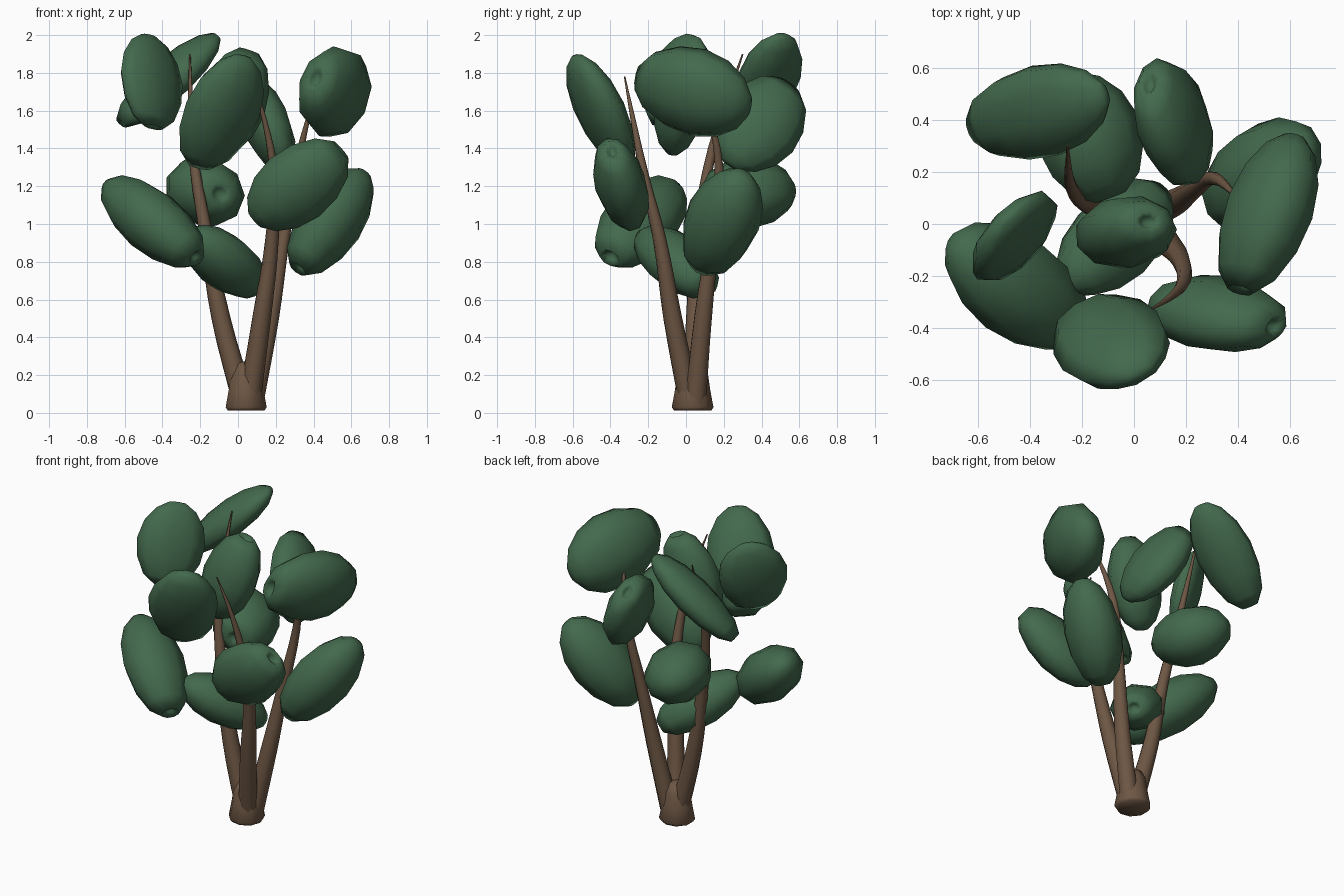
import bpy, bmesh, math
from mathutils import Matrix, Vector

if "Cube" in bpy.data.objects:
    bpy.data.objects.remove(bpy.data.objects["Cube"])

def material(name, rgb):
    m = bpy.data.materials.new(name)
    m.diffuse_color = (*rgb, 1)
    m.use_nodes = True
    m.node_tree.nodes["Principled BSDF"].inputs["Base Color"].default_value = m.diffuse_color
    return m

GREEN = material("leaf green", (0.056, 0.142, 0.074))
BROWN = material("bark brown", (0.155, 0.095, 0.058))

def lathe(name, profile, sides, matrix, mat):
    """Surface of revolution about z; radius 0 makes a pole."""
    bm = bmesh.new()
    rings = []
    for r, z in profile:
        n = 1 if r == 0 else sides
        rings.append([bm.verts.new(matrix @ Vector((r * math.cos(math.tau * i / sides),
                                                    r * math.sin(math.tau * i / sides), z)))
                      for i in range(n)])
    for a, b in zip(rings, rings[1:]):
        for i in range(sides):
            j = (i + 1) % sides
            quad = [a[i % len(a)], a[j % len(a)], b[j % len(b)], b[i % len(b)]]
            bm.faces.new(list(dict.fromkeys(quad)))
    bmesh.ops.recalc_face_normals(bm, faces=bm.faces)
    for f in bm.faces:
        f.smooth = True
    me = bpy.data.meshes.new(name)
    bm.to_mesh(me)
    bm.free()
    me.materials.append(mat)
    ob = bpy.data.objects.new(name, me)
    bpy.context.collection.objects.link(ob)
    return ob

def main_axis(c, start):
    """Longest axis of the ellipsoid matrix c, on the side of start."""
    v = Vector(start)
    for _ in range(300):
        v = (c @ v).normalized()
    return v, v.dot(c @ v)

def outer(u):
    return Matrix([[a * b for b in u] for a in u])

# Leaf clumps: centre, half extents, tilts (xy, xz, yz), direction of the dimpled end
CLUMPS = [
    ((-.46, -.05, 1.75), (.16, .17, .25), (.6, -.2, .35), (0, -.3, -1)),
    ((-.37, .43, 1.76), (.27, .18, .245), (.2, .82, .4), (-1, 0, -1)),
    ((-.09, -.45, 1.59), (.22, .18, .30), (0, .4, -.65), (0, 0, -1)),
    ((-.03, -.03, 1.65), (.19, .135, .28), (.1, .3, .25), (.5, 0, 1)),
    ((.15, .39, 1.53), (.15, .24, .25), (-.3, -.5, .2), (-.2, 1, 1)),
    ((.51, .035, 1.70), (.19, .305, .235), (.45, .1, -.2), (0, -1, 0)),
    ((.32, -.345, 1.21), (.265, .145, .24), (-.15, .4, -.35), (1, 0, .5)),
    ((.49, .19, 1.01), (.225, .21, .28), (.35, .55, .3), (-.5, 0, -1)),
    ((-.45, -.24, 1.01), (.27, .24, .24), (-.45, -.6, .4), (1, 0, -.5)),
    ((-.07, -.05, .80), (.22, .22, .19), (.45, -.5, -.5), (1, 1, -1)),
    ((-.175, .33, 1.17), (.205, .245, .18), (-.15, -.1, 0), (0, -1, 0)),
]
PROFILE = [(0, .80), (.17, .90), (.32, .97), (.70, .76), (.97, .36), (1.05, -.08),
           (.92, -.50), (.62, -.83), (.26, -1.0), (0, -1.02)]

for k, (pos, h, (xy, xz, yz), end) in enumerate(CLUMPS):
    x, y, z = h
    c = Matrix(((x * x, xy * x * y, xz * x * z),
                (xy * x * y, y * y, yz * y * z),
                (xz * x * z, yz * y * z, z * z)))
    u, lu = main_axis(c, end)
    v, lv = main_axis(c - outer(u) * lu, u.orthogonal() + Vector((.11, .07, .05)))
    w = u.cross(v)
    lw = max(w.dot(c @ w), .003)
    m = Matrix((v * math.sqrt(lv), w * math.sqrt(lw), u * math.sqrt(lu))).transposed().to_4x4()
    lathe(f"leaf_clump_{k + 1}", PROFILE, 9, Matrix.Translation(pos) @ m, GREEN)

# Root stump
lathe("root_stump", [(0, .012), (.10, .012), (.112, .03), (.095, .12), (.082, .21), (.055, .262), (0, .275)],
      9, Matrix.Translation((.04, .035, 0)), BROWN)

# Three tapering stems
STEMS = {
    "left_stem": [(.03, .04, .06, .06), (-.09, .05, .5, .05), (-.17, .07, .95, .036),
                  (-.24, .14, 1.4, .024), (-.255, .3, 1.9, .004)],
    "front_stem": [(.06, .02, .06, .06), (.125, -.07, .5, .05), (.18, -.14, .92, .036),
                   (.19, -.22, 1.25, .026), (.14, -.28, 1.55, .014), (.07, -.325, 1.78, .004)],
    "right_stem": [(.08, .05, .06, .06), (.17, .09, .5, .05), (.24, .14, .92, .036),
                   (.31, .175, 1.3, .025), (.40, .1, 1.68, .006)],
}
for name, pts in STEMS.items():
    cu = bpy.data.curves.new(name, 'CURVE')
    cu.dimensions = '3D'
    cu.bevel_depth = 1
    cu.bevel_resolution = 2
    cu.resolution_u = 4
    cu.use_fill_caps = True
    sp = cu.splines.new('BEZIER')
    sp.bezier_points.add(len(pts) - 1)
    for bp, p in zip(sp.bezier_points, pts):
        bp.co, bp.radius = p[:3], p[3]
        bp.handle_left_type = bp.handle_right_type = 'AUTO'
    cu.materials.append(BROWN)
    ob = bpy.data.objects.new(name, cu)
    bpy.context.collection.objects.link(ob)
    bpy.ops.object.select_all(action='DESELECT')
    ob.select_set(True)
    bpy.context.view_layer.objects.active = ob
    bpy.ops.object.convert(target='MESH')
    bpy.ops.object.shade_smooth_by_angle(angle=math.radians(50))
